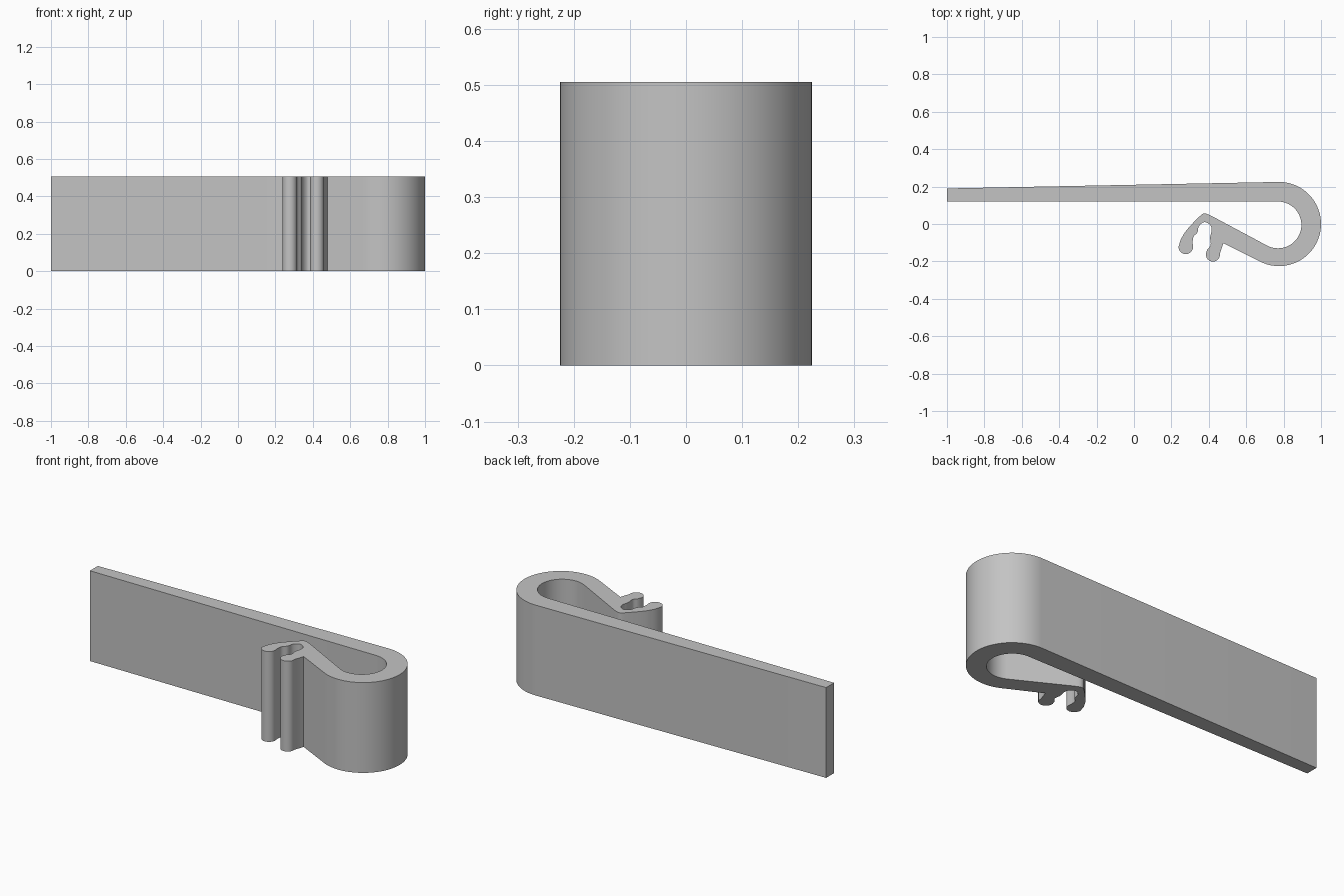
import bpy, bmesh, math
from mathutils import Vector

cube = bpy.data.objects.get("Cube")
if cube:
    bpy.data.objects.remove(cube, do_unlink=True)

HEIGHT = 0.505


def arc(cx, cy, r, start, end, steps):
    """Points along a circular arc, angles in degrees."""
    angles = [math.radians(start + (end - start) * i / steps) for i in range(steps + 1)]
    return [(cx + r * math.cos(a), cy + r * math.sin(a)) for a in angles]


def smooth(points, steps=4):
    """Catmull-Rom curve through the given points."""
    p = [Vector(q) for q in points]
    p = [2 * p[0] - p[1]] + p + [2 * p[-1] - p[-2]]
    out = []
    for a, b, c, d in zip(p, p[1:], p[2:], p[3:]):
        for i in range(steps):
            t = i / steps
            q = 0.5 * (2 * b + (c - a) * t + (2 * a - 5 * b + 4 * c - d) * t**2
                       + (3 * b - a - 3 * c + d) * t**3)
            out.append(tuple(q))
    return out + [tuple(p[-2])]


# Long tapered arm, then the outer side of the round bend
outline = [(-1, 0.12), (-1, 0.19)]
outline += arc(0.775, 0, 0.225, 89, -118, 36)

# Right prong with its rounded tip
outline += [(0.478, -0.102)]
outline += arc(0.422, -0.163, 0.038, 10, -190, 12)

# Wavy socket between the prongs
outline += smooth([(0.392, -0.135), (0.41, -0.112), (0.407, -0.07), (0.415, -0.035),
                   (0.407, -0.005), (0.375, 0.01), (0.347, -0.012), (0.339, -0.045),
                   (0.318, -0.068), (0.313, -0.098)])

# Left prong with its rounded tip and curved back
outline += arc(0.277, -0.122, 0.039, 0, -180, 12)
outline += smooth([(0.25, -0.082), (0.281, -0.033), (0.35, 0.04),
                   (0.378, 0.056), (0.413, 0.044)])

# Inner side of the round bend
outline += arc(0.77, -0.005, 0.125, -118, 90, 30)

# Extrude the profile upwards
bm = bmesh.new()
base = bm.faces.new([bm.verts.new((x, y, 0)) for x, y in outline])
top = bmesh.ops.extrude_face_region(bm, geom=[base], use_keep_orig=True)
bmesh.ops.translate(bm, vec=(0, 0, HEIGHT),
                    verts=[v for v in top["geom"] if isinstance(v, bmesh.types.BMVert)])
bmesh.ops.recalc_face_normals(bm, faces=bm.faces)
mesh = bpy.data.meshes.new("spring_clip")
bm.to_mesh(mesh)
bm.free()

clip = bpy.data.objects.new("spring_clip", mesh)
bpy.context.collection.objects.link(clip)

# Plain grey plastic
grey = bpy.data.materials.new("grey_plastic")
grey.use_nodes = True
grey.diffuse_color = (0.55, 0.55, 0.55, 1)
grey.node_tree.nodes["Principled BSDF"].inputs["Base Color"].default_value = grey.diffuse_color
mesh.materials.append(grey)

bpy.ops.object.select_all(action="DESELECT")
clip.select_set(True)
bpy.context.view_layer.objects.active = clip
bpy.ops.object.shade_smooth_by_angle(angle=math.radians(30))
